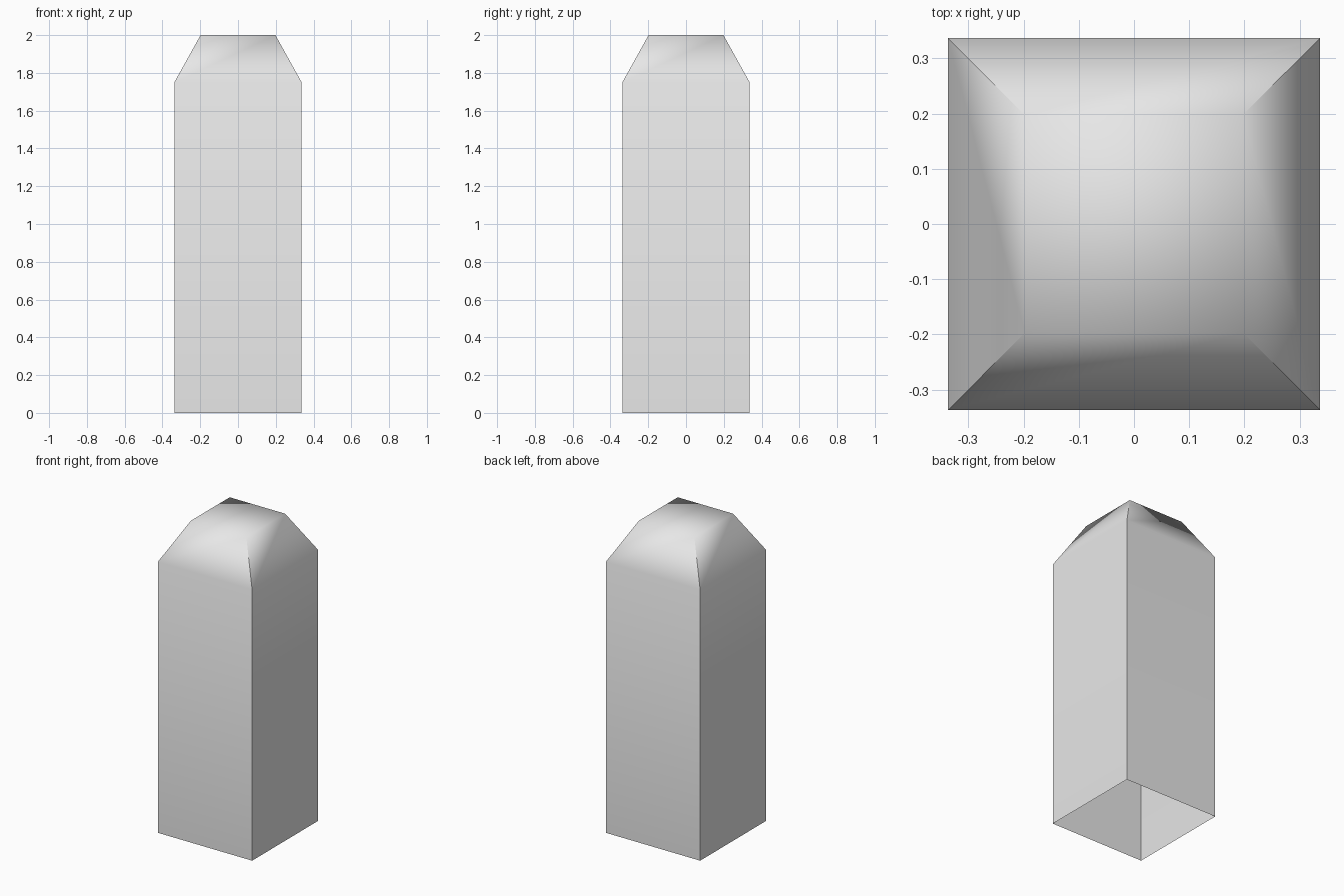
import bpy
import bmesh
import math

cube = bpy.data.objects.get("Cube")
if cube:
    bpy.data.objects.remove(cube, do_unlink=True)

# Plain grey material
grey = bpy.data.materials.new("light_grey")
grey.use_nodes = True
color = (0.8, 0.8, 0.8, 1)
grey.diffuse_color = color
grey.node_tree.nodes["Principled BSDF"].inputs["Base Color"].default_value = color

# Square post: (half width, height) of each ring, open at the bottom
profile = [(0.337, 0), (0.337, 1.75), (0.198, 2)]
corners = [(-1, -1), (1, -1), (1, 1), (-1, 1)]

bm = bmesh.new()
rings = [[bm.verts.new((x * w, y * w, z)) for x, y in corners] for w, z in profile]
for low, high in zip(rings, rings[1:]):
    for i in range(4):
        j = (i + 1) % 4
        bm.faces.new((low[i], low[j], high[j], high[i]))

# Flat cap on the tapered top
bm.faces.new(rings[-1])

mesh = bpy.data.meshes.new("post")
bm.to_mesh(mesh)
bm.free()
mesh.materials.append(grey)
post = bpy.data.objects.new("post", mesh)
bpy.context.collection.objects.link(post)

# Soft shading over the cap, sharp vertical corners
bpy.ops.object.select_all(action="DESELECT")
post.select_set(True)
bpy.context.view_layer.objects.active = post
bpy.ops.object.shade_smooth_by_angle(angle=math.radians(68))
